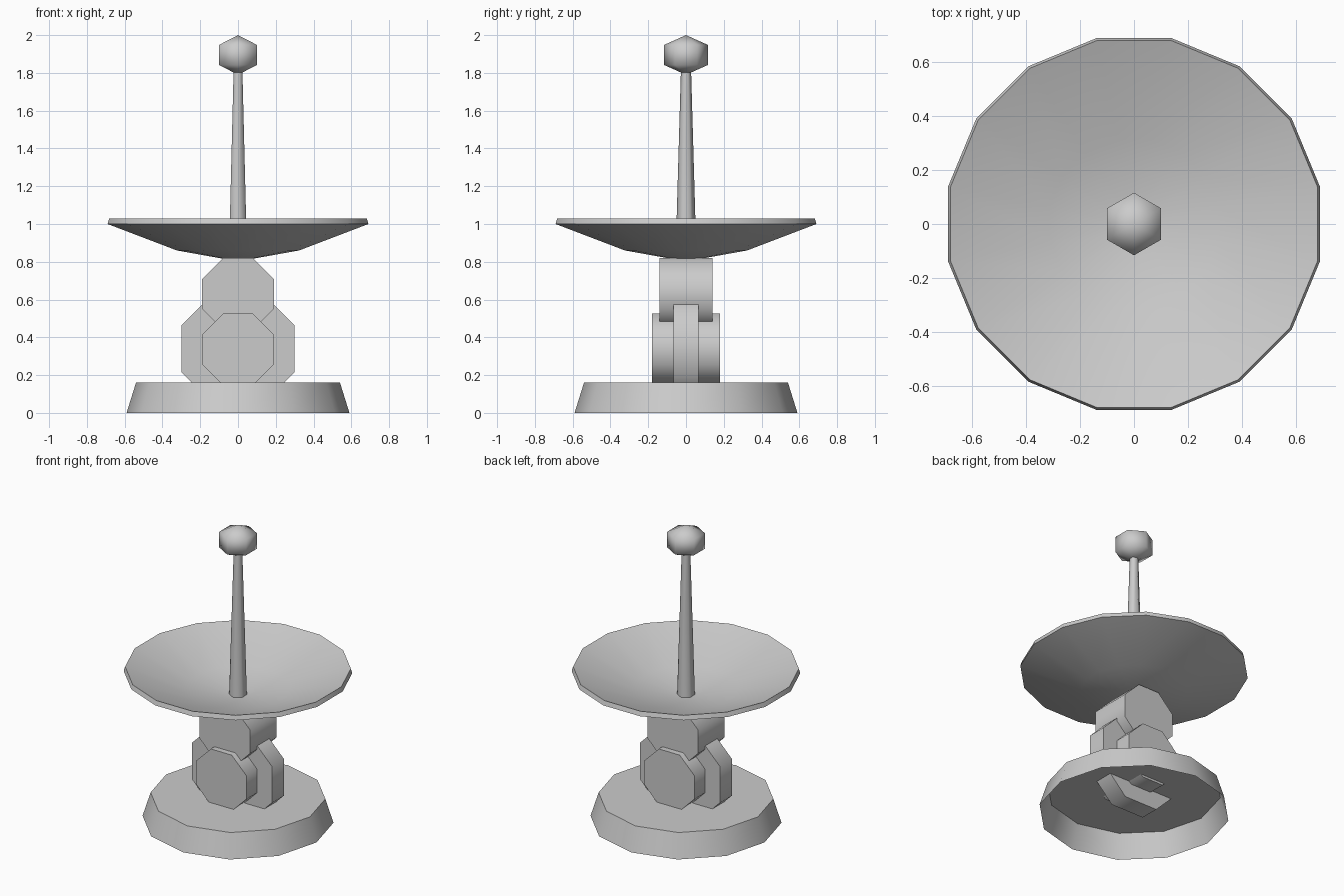
import bpy
import bmesh
from math import sin, cos, pi, radians
from mathutils import Matrix

cube = bpy.data.objects.get("Cube")
if cube:
    bpy.data.objects.remove(cube, do_unlink=True)

COLOUR = (0.6, 0.6, 0.6, 1)
grey = bpy.data.materials.new("plain grey")
grey.use_nodes = True
grey.diffuse_color = COLOUR
grey.node_tree.nodes["Principled BSDF"].inputs["Base Color"].default_value = COLOUR


def finish(name, bm, smooth_angle):
    """Turn a bmesh into a shaded object."""
    bmesh.ops.recalc_face_normals(bm, faces=bm.faces)
    mesh = bpy.data.meshes.new(name)
    bm.to_mesh(mesh)
    bm.free()
    mesh.materials.append(grey)
    obj = bpy.data.objects.new(name, mesh)
    bpy.context.collection.objects.link(obj)
    bpy.ops.object.select_all(action='DESELECT')
    obj.select_set(True)
    bpy.context.view_layer.objects.active = obj
    bpy.ops.object.shade_smooth_by_angle(angle=radians(smooth_angle))
    return obj


def lathe(name, profile, sides, phase=0.0, smooth_angle=50):
    """Spin a (radius, height) profile into a low-poly solid; radius 0 is a pole."""
    bm = bmesh.new()
    rings = []
    for r, z in profile:
        if r == 0:
            rings.append([bm.verts.new((0, 0, z))] * sides)
        else:
            angles = [phase + 2 * pi * i / sides for i in range(sides)]
            rings.append([bm.verts.new((r * cos(a), r * sin(a), z)) for a in angles])
    for low, high in zip(rings, rings[1:]):
        for i in range(sides):
            j = (i + 1) % sides
            corners = dict.fromkeys((low[i], low[j], high[j], high[i]))
            bm.faces.new(list(corners))
    return finish(name, bm, smooth_angle)


def octagon_block(name, apothem, half_depth, z):
    """Eight-sided drum lying along y with a flat side on top."""
    bm = bmesh.new()
    radius = apothem / cos(pi / 8)
    turn = (Matrix.Translation((0, 0, z)) @ Matrix.Rotation(pi / 2, 4, 'X')
            @ Matrix.Rotation(pi / 8, 4, 'Z'))
    bmesh.ops.create_cone(bm, cap_ends=True, segments=8, radius1=radius,
                          radius2=radius, depth=2 * half_depth)
    # Square the corners up to the axes whatever the starting angle
    first = bm.verts[:][0].co
    if min(abs(first.x), abs(first.y)) > 0.01:
        turn = turn @ Matrix.Rotation(-pi / 8, 4, 'Z')
    bm.transform(turn)
    return finish(name, bm, 50)


# Hollow foot, open underneath
lathe("base", [(0.59, 0), (0.54, 0.16), (0, 0.16)], 12)

# Stacked pivot drums
octagon_block("pivot_wheel", 0.30, 0.065, 0.34)
octagon_block("pivot_hub", 0.19, 0.18, 0.335)
octagon_block("dish_mount", 0.19, 0.14, 0.63)

# Shallow dish with a thin lip
lathe("dish", [(0, 0.812), (0.08, 0.816), (0.33, 0.86), (0.704, 1.0),
               (0.695, 1.03), (0.32, 0.89), (0.08, 0.85), (0, 0.847)],
      16, pi / 16)

# Tapered mast and its ball tip
lathe("mast", [(0, 0.84), (0.055, 0.84), (0.027, 1.81), (0, 1.81)], 6, pi / 6, 65)
lathe("mast_tip", [(0, 1.79), (0.116, 1.842), (0.116, 1.948), (0, 2.0)],
      6, pi / 6, 70)
